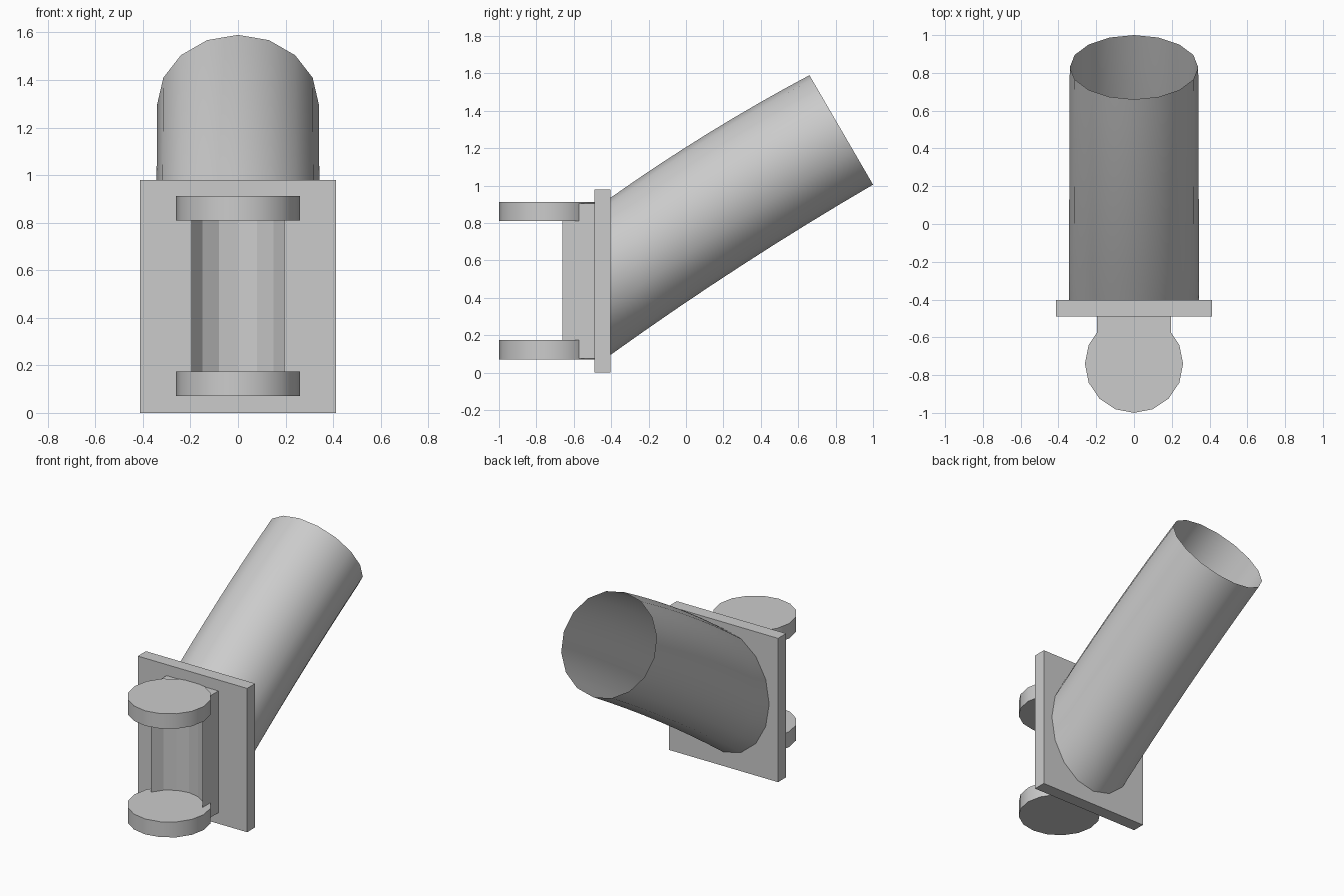
import bpy, bmesh, math
from mathutils import Vector

default = bpy.data.objects.get("Cube")
if default:
    bpy.data.objects.remove(default, do_unlink=True)

grey = bpy.data.materials.new("plain_grey")
grey.use_nodes = True
colour = (0.6, 0.6, 0.6, 1)
grey.diffuse_color = colour
grey.node_tree.nodes["Principled BSDF"].inputs["Base Color"].default_value = colour

SIDES = 16
ROLLER_Y = -0.74


def finish(bm, name, smooth=False):
    mesh = bpy.data.meshes.new(name)
    bmesh.ops.recalc_face_normals(bm, faces=bm.faces)
    bm.to_mesh(mesh)
    bm.free()
    mesh.materials.append(grey)
    obj = bpy.data.objects.new(name, mesh)
    bpy.context.collection.objects.link(obj)
    if smooth:
        bpy.ops.object.select_all(action="DESELECT")
        obj.select_set(True)
        bpy.context.view_layer.objects.active = obj
        bpy.ops.object.shade_smooth_by_angle(angle=math.radians(35))
    return obj


def prism(name, outline, bottom, top, smooth=False):
    """Extrude an outline in the ground plane from bottom to top."""
    bm = bmesh.new()
    face = bm.faces.new([bm.verts.new((x, y, bottom)) for x, y in outline])
    moved = bmesh.ops.extrude_face_region(bm, geom=[face])["geom"]
    verts = [v for v in moved if isinstance(v, bmesh.types.BMVert)]
    bmesh.ops.translate(bm, verts=verts, vec=(0, 0, top - bottom))
    return finish(bm, name, smooth)


def arc(radius, steps):
    """Points around the roller axis, on the regular polygon's corners."""
    angles = [2 * math.pi * i / SIDES for i in steps]
    return [(radius * math.cos(a), ROLLER_Y + radius * math.sin(a)) for a in angles]


# Mounting plate
prism("mounting_plate", [(-0.412, -0.49), (0.412, -0.49), (0.412, -0.403), (-0.412, -0.403)], 0, 0.98)

# Saddle block with a concave front
prism("saddle_block", [(-0.195, -0.488), (0.195, -0.488)] + arc(0.211, range(1, SIDES // 2)), 0.075, 0.905)

# End discs
for name, bottom, top in (("lower_disc", 0.07, 0.175), ("upper_disc", 0.81, 0.912)):
    prism(name, arc(0.26, range(SIDES)), bottom, top, smooth=True)

# Open tube, gently bent, with its base cut flush to the plate
bm = bmesh.new()
start, control, end = Vector((0, -0.403, 0.515)), Vector((0, 0.193, 0.94)), Vector((0, 0.83, 1.2975))
base_up, mouth_up = Vector((0, 0, 0.42)), Vector((0, -0.17, 0.2925))
rings = []
SEGMENTS = 8
for s in range(SEGMENTS + 1):
    t = s / SEGMENTS
    centre = start.lerp(control, t).lerp(control.lerp(end, t), t)
    up = base_up.lerp(mouth_up, t)
    across = Vector((0.345 - 0.005 * t, 0, 0))
    angles = [2 * math.pi * i / SIDES for i in range(SIDES)]
    rings.append([bm.verts.new(centre + across * math.cos(a) + up * math.sin(a)) for a in angles])
for low, high in zip(rings, rings[1:]):
    for i in range(SIDES):
        j = (i + 1) % SIDES
        bm.faces.new((low[i], low[j], high[j], high[i]))
finish(bm, "open_tube", smooth=True)
